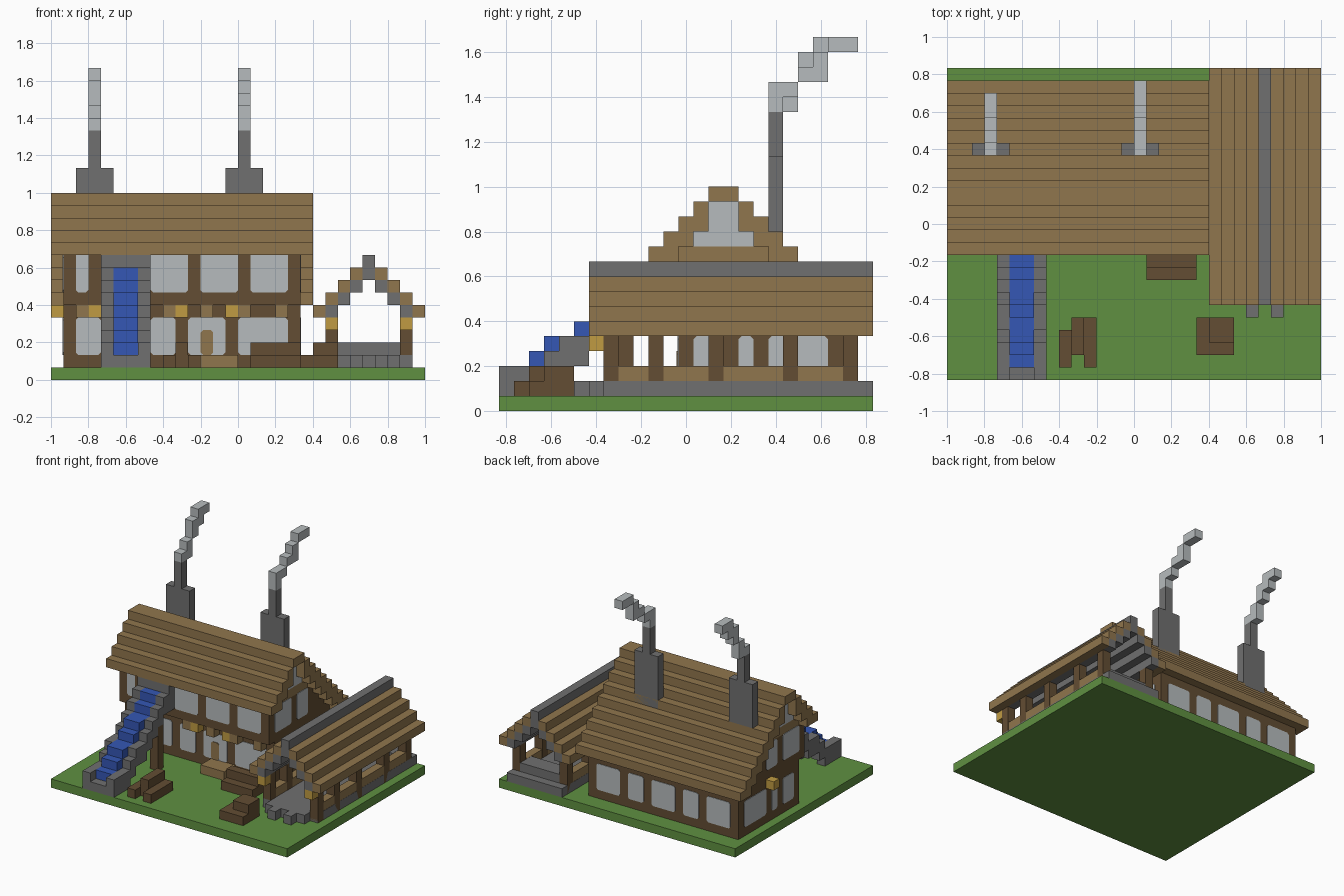
import bpy, bmesh
from mathutils import Vector

cube = bpy.data.objects.get("Cube")
if cube:
    bpy.data.objects.remove(cube)

U = 2 / 30                       # size of one block
ORIGIN = Vector((-1, -25 * U / 2, 0))


def material(name, rgb):
    m = bpy.data.materials.new(name)
    m.use_nodes = True
    m.diffuse_color = (*rgb, 1)
    m.node_tree.nodes["Principled BSDF"].inputs["Base Color"].default_value = (*rgb, 1)
    return m


GRASS = material("grass green", (.115, .28, .053))
WOOD = material("light wood", (.28, .18, .075))
DARK = material("dark wood", (.125, .075, .033))
STONE = material("stone grey", (.16, .16, .16))
GLASS = material("pale glass", (.47, .5, .51))
BLUE = material("blue", (.035, .095, .46))
LAMP = material("lamp yellow", (.53, .33, .055))


def finish(name, bm, mat):
    mesh = bpy.data.meshes.new(name)
    bmesh.ops.recalc_face_normals(bm, faces=bm.faces)
    bm.to_mesh(mesh)
    bm.free()
    mesh.materials.append(mat)
    bpy.context.collection.objects.link(bpy.data.objects.new(name, mesh))


def blocks(name, mat, boxes):
    """One object from boxes given as x0, x1, y0, y1, z0, z1 in block units."""
    bm = bmesh.new()
    for x0, x1, y0, y1, z0, z1 in boxes:
        lo, size = Vector((x0, y0, z0)), Vector((x1 - x0, y1 - y0, z1 - z0))
        for v in bmesh.ops.create_cube(bm, size=1)["verts"]:
            v.co = ORIGIN + (lo + (v.co + Vector((.5, .5, .5))) * size) * U
    finish(name, bm, mat)


def panes(name, mat, axis, pos, spans, z0, z1):
    """Thin plates with clipped corners lying on a wall."""
    bm = bmesh.new()
    c, t = .2, .06
    for a, b in spans:
        outline = [(a + c, z0), (b - c, z0), (b, z0 + c), (b, z1 - c),
                   (b - c, z1), (a + c, z1), (a, z1 - c), (a, z0 + c)]

        def ring(d):
            pts = [(p, pos + d, z) if axis == "y" else (pos + d, p, z) for p, z in outline]
            return [bm.verts.new(ORIGIN + Vector(p) * U) for p in pts]
        r, s = ring(-t), ring(t)
        bm.faces.new(r)
        bm.faces.new(s)
        for i in range(8):
            j = (i + 1) % 8
            bm.faces.new((r[i], r[j], s[j], s[i]))
    finish(name, bm, mat)


# Ground
blocks("ground", GRASS, [(0, 30, 0, 25, 0, 1)])

# House walls: recessed ground floor, overhanging upper floor
blocks("lower_walls", DARK, [(1, 20, 12, 23, 1, 6)])
blocks("upper_walls", DARK, [(1, 20, 11, 29 - z, z, z + 1) for z in range(6, 10)])
blocks("gable_beam", WOOD, [(1, 20, 12, 18, 10, 11)])
blocks("gable_glass", GLASS, [(1, 20, 13, 17, 11, 12), (1, 20, 14, 16, 12, 14)])

# Stepped roof, front slope shorter than the back one
blocks("roof_front", WOOD, [(0, 21, z, min(z + 2, 14), z, z + 1) for z in range(10, 14)])
blocks("roof_back", WOOD, [(0, 21, max(28 - z, 16), 30 - z, z, z + 1) for z in range(6, 14)])
blocks("roof_ridge", WOOD, [(0, 21, 14, 16, 14, 15)])

# Windows and door
panes("front_upper_windows", GLASS, "y", 11,
      [(2, 3), (4, 7), (8, 11), (12, 15), (16, 19)], 7, 10.3)
panes("front_lower_windows", GLASS, "y", 12,
      [(2, 4), (5, 7), (8, 10), (11, 14), (15, 19)], 2, 5)
panes("door", WOOD, "y", 11.93, [(12, 13)], 2, 4)
panes("back_windows", GLASS, "y", 23,
      [(2, 5), (6, 8), (9, 12), (13, 15), (16, 19)], 2, 5)
for side, x in (("right", 1), ("left", 20)):
    panes(side + "_lower_windows", GLASS, "x", x, [(13, 15), (16, 17), (18, 22)], 2, 5)
    panes(side + "_upper_windows", GLASS, "x", x, [(12, 15), (16, 18)], 7, 10)

# Beam ends and lamps under the overhang
blocks("beam_ends", WOOD, [(x, x + 1, 11, 12, 5, 6) for x in (2, 9, 12, 15, 18)])
blocks("house_lamps", LAMP, [(x, x + 1, 11, 12, 5, 6) for x in (3, 10, 14)])
blocks("side_lamp", LAMP, [(0, 1, 17, 18, 5, 6)])
blocks("door_step", WOOD, [(12, 15, 10, 12, 1, 2)])

# Chimneys with drifting smoke
for side, x in (("right", 3), ("left", 15)):
    blocks(side + "_chimney", STONE, [(x - 1, x + 2, 18, 19, 10, 17), (x, x + 1, 18, 19, 17, 20)])
SMOKE = {"right": (3, [(18, 20), (19, 20), (20, 21), (20, 22), (21, 23)]),
         "left": (15, [(18, 19), (18, 20), (20, 22), (21, 22), (22, 24)])}
for side, (x, puffs) in SMOKE.items():
    blocks(side + "_smoke", GLASS,
           [(x, x + 1, a, b, 20 + i, 21 + i) for i, (a, b) in enumerate(puffs)])

# Blue slide with stone sides, one entry per block of depth
side_tops = [3, 3, 3, 4, 5, 5, 6, 7, 8, 9]
blue_tops = [2, 3, 4, 5, 5, 6, 7, 7, 8, 9]
rails, water = [], []
for y, (s, b) in enumerate(zip(side_tops, blue_tops)):
    rails += [(x, x + 1, y, y + 1, max(1, s - 2), s) for x in (4, 7)]
    if y:
        water.append((5, 7, y, y + 1, max(1, b - 2), b))
blocks("slide_sides", STONE, rails + [(5, 7, 0, 1, 1, 2), (4, 8, 10, 11, 9, 10)]
       + [(x, x + 1, 10, 11, 7, 9) for x in (4, 7)])
blocks("slide_bed", BLUE, water + [(5, 7, 10, 11, 7, 9)])
blocks("slide_posts", DARK, [(x, x + 1, 8, 9, 1, 6) for x in (4, 7)])

# Garden furniture
blocks("garden_seat", DARK, [(9, 10, 1, 4, 1, 2), (10, 11, 2, 5, 1, 3), (11, 12, 1, 5, 1, 2)])
blocks("wall_bench", DARK, [(16, 20, 8, 10, 1, 2), (16, 20, 9, 10, 2, 3)])
blocks("crates", DARK, [(20, 23, 2, 5, 1, 2), (21, 23, 3, 5, 2, 3)])

# Open shed: stone floor, posts, rails, stepped roof
blocks("shed_floor", STONE, [(23, 28, 6, 25, 1, 2), (22, 23, 7, 25, 1, 2), (28, 29, 7, 25, 1, 2),
                             (24, 25, 5, 6, 1, 2), (26, 27, 5, 6, 1, 2)])
blocks("shed_hearth", STONE, [(23, 28, 22, 24, 2, 3)])
posts, rail, lamps, slope, lining = [], [], [], [], []
for x in (22, 28):
    posts += [(x, x + 1, y, y + 1, 1, 5) for y in (7, 10, 14, 19, 23)]
    rail.append((x + .02, x + .98, 7.02, 23.98, 2, 3))
    lamps.append((x, x + 1, 6, 7, 4, 5))
for k in range(4):
    for x in (21 + k, 29 - k):
        slope.append((x, x + 1, 6, 25, 5 + k, 6 + k))
    if k < 3:
        for x in (22 + k, 28 - k):
            lining.append((x, x + 1, 6, 25, 5 + k, 6 + k))
blocks("shed_posts", DARK, posts)
blocks("shed_rails", WOOD, rail)
blocks("shed_lamps", LAMP, lamps)
blocks("shed_roof", WOOD, slope)
blocks("shed_lining", STONE, lining)
blocks("shed_ridge", STONE, [(25, 26, 6, 25, 8, 10)])
